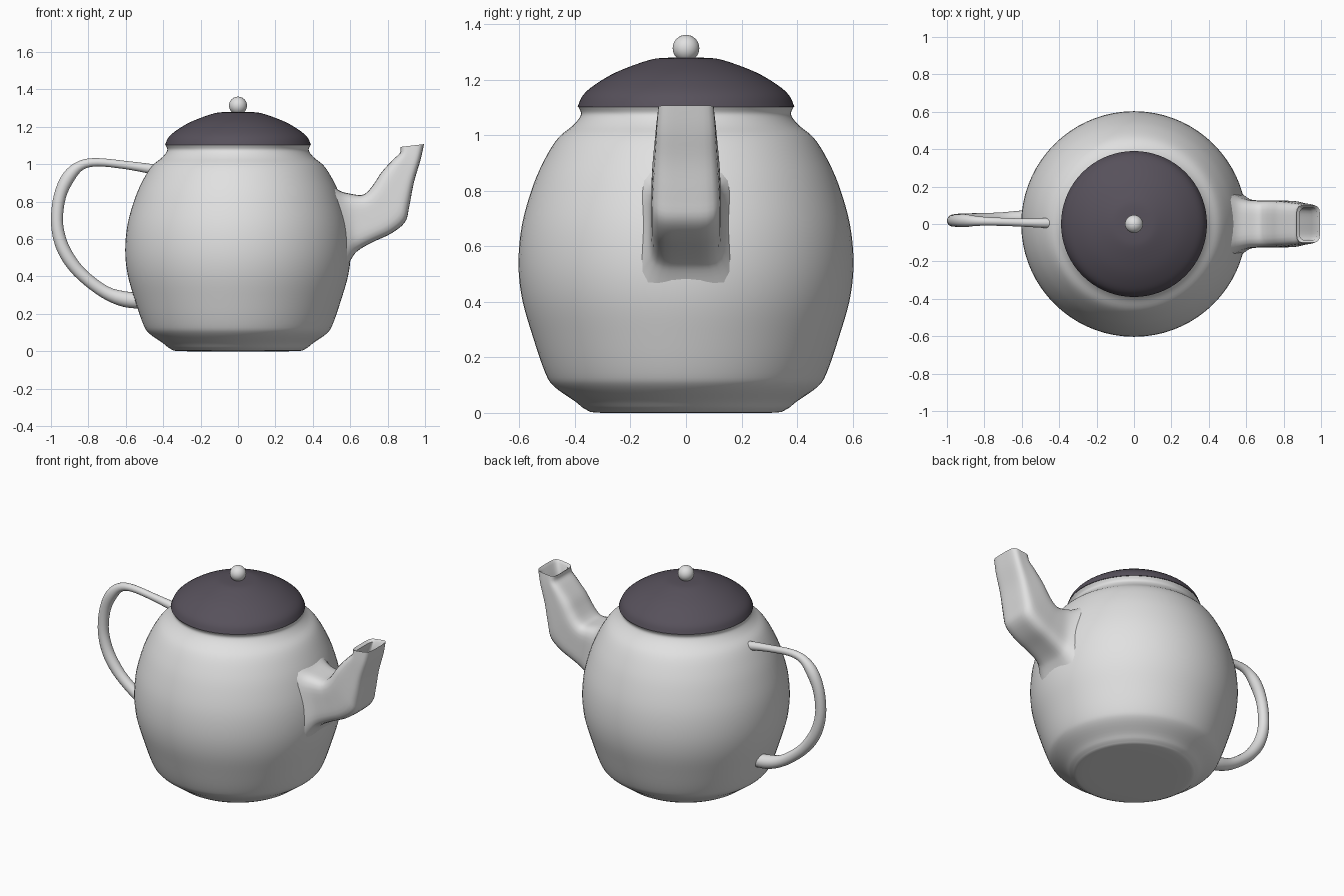
import bpy, bmesh, math
from mathutils import Vector

if "Cube" in bpy.data.objects:
    bpy.data.objects.remove(bpy.data.objects["Cube"])


def material(name, rgb):
    m = bpy.data.materials.new(name)
    m.diffuse_color = (*rgb, 1)
    m.use_nodes = True
    m.node_tree.nodes["Principled BSDF"].inputs["Base Color"].default_value = m.diffuse_color
    return m


PALE = material("pale_grey", (0.75, 0.75, 0.75))
DARK = material("dark_plum_grey", (0.095, 0.082, 0.105))


def finish(name, bm, mat, angle=40):
    bmesh.ops.remove_doubles(bm, verts=bm.verts, dist=1e-5)
    bmesh.ops.recalc_face_normals(bm, faces=bm.faces)
    mesh = bpy.data.meshes.new(name)
    bm.to_mesh(mesh)
    bm.free()
    mesh.materials.append(mat)
    ob = bpy.data.objects.new(name, mesh)
    bpy.context.collection.objects.link(ob)
    bpy.ops.object.select_all(action='DESELECT')
    ob.select_set(True)
    bpy.context.view_layer.objects.active = ob
    bpy.ops.object.shade_smooth_by_angle(angle=math.radians(angle))
    return ob


def smooth_path(pts, steps):
    # Catmull-Rom through points of any dimension
    p = [pts[0]] + list(pts) + [pts[-1]]
    out = []
    for i in range(1, len(p) - 2):
        for s in range(steps):
            t = s / steps
            out.append([0.5 * (2 * b + (c - a) * t + (2 * a - 5 * b + 4 * c - d) * t * t
                               + (3 * b - a - 3 * c + d) * t ** 3)
                        for a, b, c, d in zip(p[i - 1], p[i], p[i + 1], p[i + 2])])
    return out + [list(pts[-1])]


def loft(bm, rings, caps=False):
    rows = [[bm.verts.new(v) for v in r] for r in rings]
    n = len(rows[0])
    for a, b in zip(rows, rows[1:]):
        for i in range(n):
            j = (i + 1) % n
            bm.faces.new((a[i], a[j], b[j], b[i]))
    if caps:
        bm.faces.new(rows[0])
        bm.faces.new(rows[-1])


def lathe(name, profile, mat, seg=72, steps=4):
    bm = bmesh.new()
    rings = []
    for r, z in smooth_path(profile, steps):
        r = max(r, 0.0)
        rings.append([(r * math.cos(2 * math.pi * i / seg),
                       r * math.sin(2 * math.pi * i / seg), z) for i in range(seg)])
    loft(bm, rings)
    return finish(name, bm, mat)


# Pot body
lathe("body", [(0, 0), (0.30, 0.0), (0.36, 0.012), (0.40, 0.042), (0.475, 0.095),
               (0.507, 0.145), (0.55, 0.27), (0.59, 0.41), (0.603, 0.54), (0.59, 0.68),
               (0.55, 0.82), (0.505, 0.92), (0.46, 0.99), (0.41, 1.032),
               (0.385, 1.06), (0.378, 1.08), (0.388, 1.102)], PALE)

# Lid
lathe("lid", [(0.39, 1.102), (0.372, 1.142), (0.33, 1.18), (0.25, 1.227),
              (0.14, 1.268), (0.08, 1.278), (0, 1.278)], DARK)

# Knob
bm = bmesh.new()
bmesh.ops.create_uvsphere(bm, u_segments=32, v_segments=16, radius=0.048)
bmesh.ops.translate(bm, verts=bm.verts, vec=(0, 0, 1.313))
finish("knob", bm, PALE)


# Spout: upper x,z / lower x,z / half width, as rounded-square sections
def spout_ring(s, n=40):
    ux, uz, lx, lz, w = s
    ring = []
    for i in range(n):
        a = 2 * math.pi * (i + 0.5) / n
        c, d = math.cos(a), math.sin(a)
        k = (abs(c) ** 5 + abs(d) ** 5) ** -0.2
        f = 0.5 + 0.5 * k * c
        ring.append((lx + (ux - lx) * f, w * k * d, lz + (uz - lz) * f))
    return ring


outer = [(0.46, 0.92, 0.57, 0.42, 0.19), (0.54, 0.86, 0.61, 0.50, 0.15),
         (0.60, 0.842, 0.645, 0.54, 0.13), (0.66, 0.835, 0.72, 0.583, 0.125),
         (0.695, 0.855, 0.82, 0.63, 0.125), (0.73, 0.90, 0.893, 0.69, 0.124),
         (0.77, 0.96, 0.915, 0.77, 0.12), (0.83, 1.025, 0.94, 0.90, 0.112),
         (0.866, 1.06, 0.975, 1.02, 0.106), (0.868, 1.092, 0.995, 1.107, 0.10)]
inner = [(0.885, 1.08, 0.98, 1.09, 0.086), (0.86, 1.02, 0.95, 0.96, 0.086),
         (0.77, 0.92, 0.88, 0.78, 0.09)]
bm = bmesh.new()
loft(bm, [spout_ring(s) for s in smooth_path(outer, 4) + inner], caps=True)
finish("spout", bm, PALE, 50)

# Handle: x, y, z, radius along a swept tube
path = smooth_path([(-0.43, 0.005, 0.968, 0.027), (-0.48, 0.005, 0.977, 0.026),
                    (-0.60, 0.008, 0.995, 0.022), (-0.75, 0.013, 1.01, 0.022),
                    (-0.84, 0.016, 0.993, 0.026), (-0.905, 0.018, 0.932, 0.035),
                    (-0.952, 0.018, 0.83, 0.033), (-0.968, 0.018, 0.70, 0.032),
                    (-0.95, 0.02, 0.59, 0.034), (-0.905, 0.022, 0.495, 0.035),
                    (-0.83, 0.025, 0.405, 0.033), (-0.71, 0.028, 0.315, 0.034),
                    (-0.60, 0.03, 0.277, 0.042), (-0.50, 0.03, 0.27, 0.042)], 4)
rings = []
for i, (x, y, z, r) in enumerate(path):
    a, b = path[max(i - 1, 0)], path[min(i + 1, len(path) - 1)]
    t = Vector((b[0] - a[0], 0, b[2] - a[2])).normalized()
    side = Vector((-t.z, 0, t.x))
    rings.append([Vector((x, y, z)) + r * (side * math.cos(q) + Vector((0, math.sin(q), 0)))
                  for q in (2 * math.pi * k / 20 for k in range(20))])
bm = bmesh.new()
loft(bm, rings, caps=True)
finish("handle", bm, PALE, 50)
